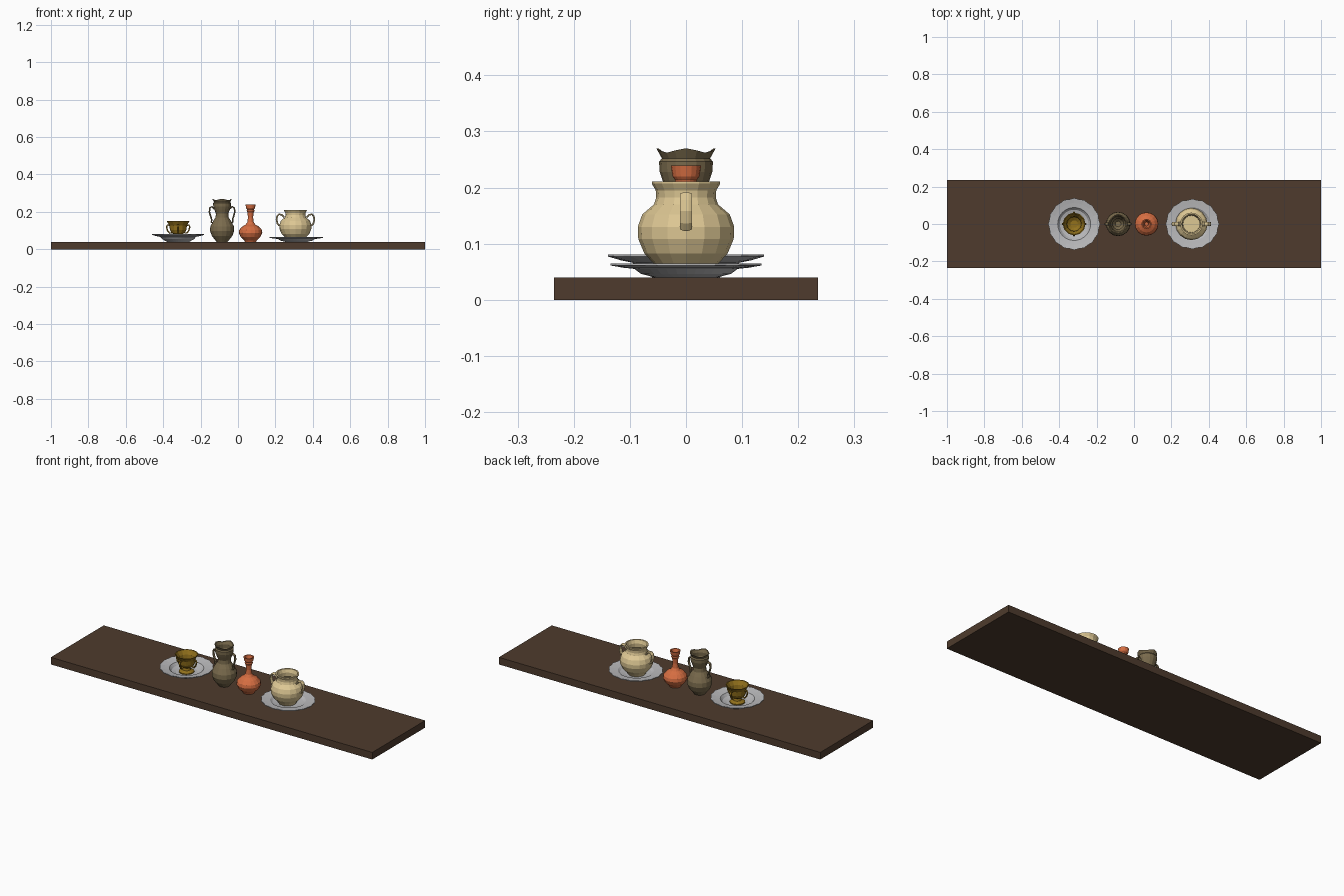
import bpy, bmesh, math
from mathutils import Vector


def material(name, rgb):
    m = bpy.data.materials.new(name)
    lin = [(c / 255 / 12.92) if c < 11 else ((c / 255 + 0.055) / 1.055) ** 2.4 for c in rgb]
    m.diffuse_color = (*lin, 1)
    return m


wood = material("dark wood", (78, 59, 45))
china = material("pale grey china", (186, 186, 188))
cream = material("cream clay", (222, 200, 148))
orange = material("orange clay", (214, 110, 66))
olive = material("olive brown clay", (122, 107, 77))
gold = material("dark gold", (146, 113, 28))


def finish(bm, name, mat):
    bmesh.ops.recalc_face_normals(bm, faces=bm.faces)
    me = bpy.data.meshes.new(name)
    bm.to_mesh(me)
    bm.free()
    me.materials.append(mat)
    ob = bpy.data.objects.new(name, me)
    bpy.context.collection.objects.link(ob)
    return ob


def lathe(name, x, profile, sides, mat, wave=None, sy=1.0):
    """Spin (radius, z) points from outer foot to inner floor; wave alters r, z per point."""
    bm = bmesh.new()
    rings = []
    for r, z in profile:
        ring = []
        for i in range(sides):
            a = 2 * math.pi * i / sides
            rr, zz = wave(r, z, i) if wave else (r, z)
            ring.append(bm.verts.new((x + rr * math.cos(a), rr * math.sin(a) * sy, zz)))
        rings.append(ring)
    for lo, hi in zip(rings, rings[1:]):
        for i in range(sides):
            j = (i + 1) % sides
            bm.faces.new((lo[i], lo[j], hi[j], hi[i]))
    bm.faces.new(rings[0])
    bm.faces.new(rings[-1])
    return finish(bm, name, mat)


def handle(name, x, path, angle, width, thick, mat):
    """Sweep an eight-sided section along (radius, z) points in the plane at the given angle."""
    bm = bmesh.new()
    out = Vector((math.cos(angle), math.sin(angle), 0))
    side = Vector((-out.y, out.x, 0))
    pts = [out * r + Vector((x, 0, z)) for r, z in path]
    rings = []
    for k, p in enumerate(pts):
        t = (pts[min(k + 1, len(pts) - 1)] - pts[max(k - 1, 0)]).normalized()
        n = t.cross(side)
        ring = []
        for i in range(8):
            a = math.pi * (i + 0.5) / 4
            ring.append(bm.verts.new(p + side * math.cos(a) * width / 2 + n * math.sin(a) * thick / 2))
        rings.append(ring)
    for lo, hi in zip(rings, rings[1:]):
        for i in range(8):
            j = (i + 1) % 8
            bm.faces.new((lo[i], lo[j], hi[j], hi[i]))
    bm.faces.new(rings[0])
    bm.faces.new(rings[-1])
    return finish(bm, name, mat)


# shelf board
bm = bmesh.new()
bmesh.ops.create_cube(bm, size=1)
bmesh.ops.scale(bm, vec=(2, 0.47, 0.04), verts=bm.verts)
bmesh.ops.translate(bm, vec=(0, 0, 0.02), verts=bm.verts)
finish(bm, "shelf_board", wood)


# plates with gently scalloped rims
def scallop(r, z, i):
    return (r * (0.965 if i % 2 else 1.0), z) if r > 0.12 else (r, z)


lathe("left_plate", -0.32,
      [(0.06, 0.04), (0.085, 0.054), (0.095, 0.066), (0.115, 0.07), (0.139, 0.077),
       (0.139, 0.081), (0.112, 0.076), (0.088, 0.072), (0.076, 0.058), (0.055, 0.052)],
      32, china, scallop)
lathe("right_plate", 0.312,
      [(0.06, 0.04), (0.085, 0.046), (0.098, 0.055), (0.118, 0.057), (0.143, 0.061),
       (0.143, 0.065), (0.114, 0.062), (0.094, 0.06), (0.082, 0.051), (0.055, 0.046)],
      32, china, scallop, 0.94)

# footed cup with four small handles
lathe("cup", -0.32,
      [(0.04, 0.051), (0.04, 0.057), (0.022, 0.066), (0.018, 0.078), (0.036, 0.088),
       (0.044, 0.104), (0.047, 0.128), (0.061, 0.15), (0.056, 0.15), (0.042, 0.128),
       (0.038, 0.104), (0.02, 0.092)], 12, gold)
for i in range(4):
    handle(f"cup_handle_{i + 1}", -0.32,
           [(0.046, 0.128), (0.058, 0.13), (0.062, 0.118), (0.057, 0.1), (0.046, 0.086), (0.034, 0.088)],
           i * math.pi / 2, 0.011, 0.008, gold)


# tall vase with a wavy crown and two handles
def crown(r, z, i):
    if z > 0.257:
        s = math.cos(2 * math.pi * i / 4)
        return r + 0.002 * s, z + 0.004 * s
    return r, z


lathe("tall_vase", -0.085,
      [(0.03, 0.04), (0.036, 0.048), (0.054, 0.07), (0.065, 0.098), (0.063, 0.122),
       (0.048, 0.15), (0.035, 0.17), (0.033, 0.19), (0.042, 0.213), (0.047, 0.228),
       (0.048, 0.246), (0.043, 0.252), (0.051, 0.266), (0.046, 0.265), (0.039, 0.25),
       (0.04, 0.23), (0.028, 0.19), (0.028, 0.165), (0.015, 0.15)], 16, olive, crown)
for s, a in (("right", 0), ("left", math.pi)):
    handle(f"vase_handle_{s}", -0.085,
           [(0.042, 0.216), (0.054, 0.228), (0.065, 0.222), (0.068, 0.2), (0.062, 0.178),
            (0.056, 0.16), (0.057, 0.145), (0.05, 0.14)], a, 0.016, 0.009, olive)

# slim-necked bottle
lathe("slim_bottle", 0.067,
      [(0.03, 0.04), (0.034, 0.048), (0.053, 0.066), (0.063, 0.088), (0.06, 0.104),
       (0.045, 0.121), (0.026, 0.132), (0.017, 0.145), (0.014, 0.17), (0.016, 0.195),
       (0.021, 0.205), (0.019, 0.213), (0.024, 0.22), (0.027, 0.239), (0.021, 0.239),
       (0.015, 0.215), (0.01, 0.19), (0.01, 0.16)], 16, orange)

# round pot with two ear handles
lathe("round_pot", 0.307,
      [(0.045, 0.046), (0.055, 0.062), (0.074, 0.082), (0.085, 0.108), (0.086, 0.13),
       (0.078, 0.152), (0.057, 0.17), (0.053, 0.182), (0.054, 0.195), (0.061, 0.207),
       (0.061, 0.211), (0.053, 0.211), (0.046, 0.192), (0.048, 0.17), (0.07, 0.145),
       (0.076, 0.115), (0.066, 0.085), (0.045, 0.064)], 16, cream)
for s, a in (("right", 0), ("left", math.pi)):
    handle(f"pot_handle_{s}", 0.307,
           [(0.06, 0.17), (0.072, 0.184), (0.088, 0.187), (0.098, 0.176), (0.101, 0.158),
            (0.096, 0.138), (0.088, 0.127), (0.08, 0.128)], a, 0.024, 0.01, cream)
